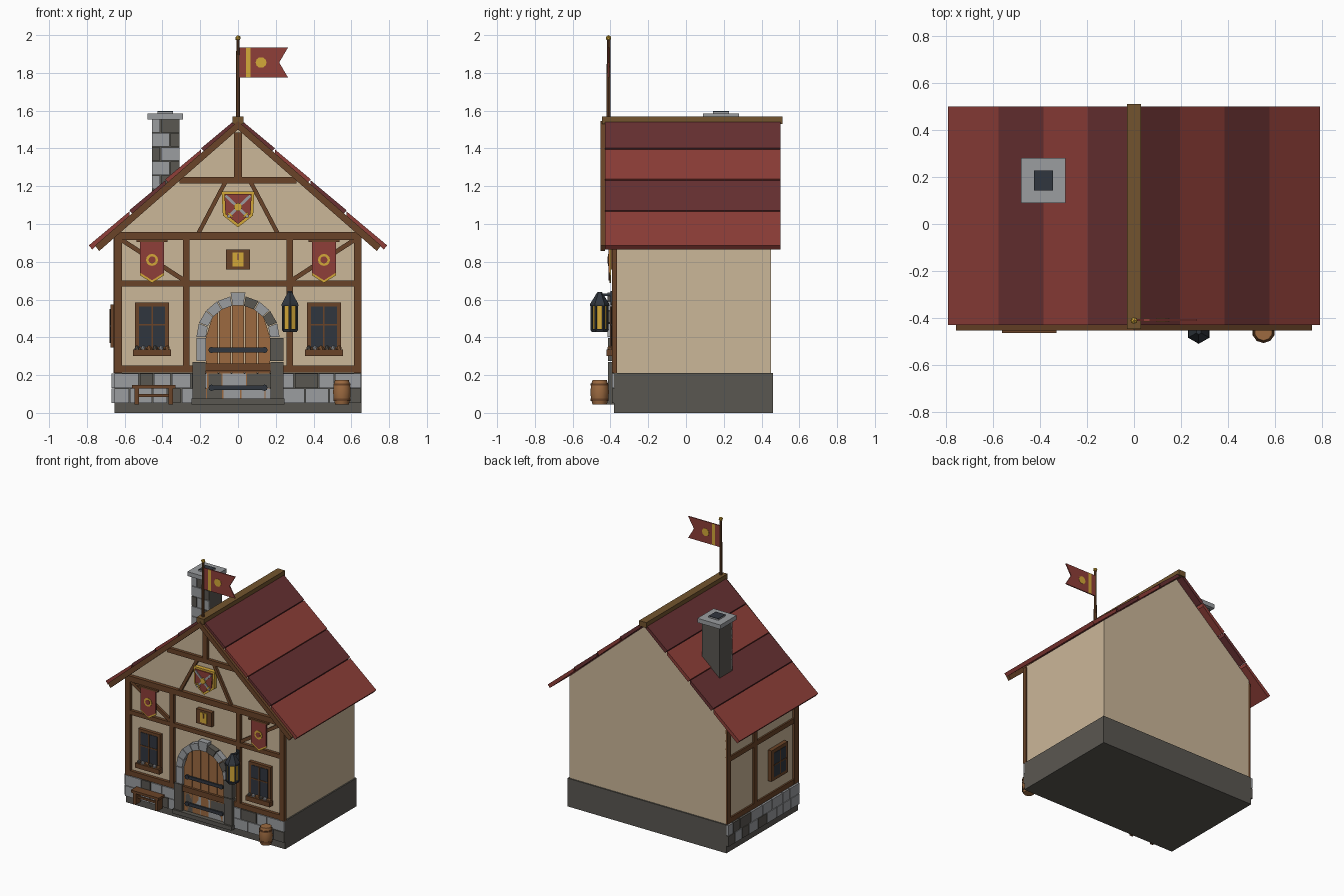
import bpy, bmesh, math, random
from mathutils import Matrix, Vector

if "Cube" in bpy.data.objects:
    bpy.data.objects.remove(bpy.data.objects["Cube"])

random.seed(4)


def colour(name, r, g, b):
    m = bpy.data.materials.new(name)
    lin = lambda c: ((c / 255 + 0.055) / 1.055) ** 2.4 if c > 10 else c / 3295
    m.diffuse_color = (lin(r), lin(g), lin(b), 1)
    m.use_nodes = True
    m.node_tree.nodes["Principled BSDF"].inputs["Base Color"].default_value = m.diffuse_color
    return m


PLASTER = colour("plaster", 203, 183, 153)
TIMBER = colour("dark_timber", 106, 68, 40)
OAK = colour("door_oak", 156, 106, 64)
LIGHT = colour("light_stone", 155, 157, 160)
DARK = colour("dark_stone", 90, 87, 81)
RED = colour("red", 142, 62, 56)
MAROON = colour("dark_red", 104, 49, 50)
GOLD = colour("gold", 212, 168, 56)
IRON = colour("iron", 48, 54, 62)
RIDGE = colour("ridge_wood", 114, 84, 46)


def finish(name, bm, mat):
    bmesh.ops.recalc_face_normals(bm, faces=bm.faces)
    me = bpy.data.meshes.new(name)
    bm.to_mesh(me)
    bm.free()
    me.materials.append(mat)
    ob = bpy.data.objects.new(name, me)
    bpy.context.collection.objects.link(ob)
    return ob


def prism(name, pts, y0, y1, mat):
    """Outline in x,z pushed from y0 to y1."""
    bm = bmesh.new()
    f = bm.faces.new([bm.verts.new((x, y0, z)) for x, z in pts])
    ext = bmesh.ops.extrude_face_region(bm, geom=[f])["geom"]
    bmesh.ops.translate(bm, vec=(0, y1 - y0, 0), verts=[v for v in ext if isinstance(v, bmesh.types.BMVert)])
    return finish(name, bm, mat)


def box(name, x0, x1, y0, y1, z0, z1, mat):
    return prism(name, [(x0, z0), (x1, z0), (x1, z1), (x0, z1)], y0, y1, mat)


def bar(name, a, b, w, y0, y1, mat):
    a, b = Vector(a), Vector(b)
    d = (b - a).normalized() * w / 2
    n = Vector((-d.y, d.x))
    return prism(name, [a + n, b + n, b - n, a - n], y0, y1, mat)


def disc(name, x, z, r, y0, y1, mat, n=12):
    return prism(name, [(x + r * math.cos(i * math.tau / n), z + r * math.sin(i * math.tau / n))
                        for i in range(n)], y0, y1, mat)


def lathe(name, x, y, rings, mat, n=8, smooth=False):
    """Stack of (radius, z) rings."""
    bm = bmesh.new()
    loops = [[bm.verts.new((x + r * math.sin(i * math.tau / n), y + r * math.cos(i * math.tau / n), z))
              for i in range(n)] for r, z in rings]
    for a, b in zip(loops, loops[1:]):
        for i in range(n):
            bm.faces.new((a[i], a[(i + 1) % n], b[(i + 1) % n], b[i]))
    bm.faces.new(loops[0])
    bm.faces.new(loops[-1])
    ob = finish(name, bm, mat)
    if smooth:
        for p in ob.data.polygons:
            p.use_smooth = len(p.vertices) == 4
    return ob


def ball(name, x, y, z, r, mat):
    bm = bmesh.new()
    bmesh.ops.create_icosphere(bm, subdivisions=1, radius=r, matrix=Matrix.Translation((x, y, z)))
    return finish(name, bm, mat)


# Foundation and walls
box("foundation", -0.655, 0.655, -0.38, 0.46, 0, 0.21, DARK)
prism("walls", [(-0.645, 0.2), (0.645, 0.2), (0.645, 0.97), (0, 1.53), (-0.645, 0.97)], -0.37, 0.45, PLASTER)


# Foundation stones on the front and the left side
def stones(name, start, end, put):
    for row in range(2):
        a = start
        while a < end - 0.01:
            b = min(a + random.uniform(0.07, 0.14), end)
            if end - b < 0.05:
                b = end
            put(name, a + 0.003, b - 0.003, 0.052 + row * 0.08, 0.128 + row * 0.08,
                random.choice((LIGHT, LIGHT, DARK)))
            a = b


stones("front_stone", -0.66, 0.655, lambda n, a, b, z0, z1, m: box(n, a, b, -0.392, -0.37, z0, z1, m))
stones("side_stone", -0.38, 0.46, lambda n, a, b, z0, z1, m: box(n, -0.67, -0.64, a, b, z0, z1, m))

# Roof strips, barge boards and ridge
top = lambda x: 1.57 - 0.865 * x
xs = [0, 0.195, 0.385, 0.575, 0.79]
for s in (-1, 1):
    for i in range(4):
        a, b = xs[i], xs[i + 1]
        prism("roof_strip", [(s * a, top(a) - 0.006), (s * b, top(b)), (s * (b - 0.018), top(b) - 0.021),
                             (s * a, top(a) - 0.034)], -0.43, 0.5, RED if i % 2 else MAROON)
    prism("barge_board", [(0, 1.545), (s * 0.757, 0.886), (s * 0.735, 0.857), (0, 1.5)], -0.452, -0.428, TIMBER)
box("ridge_beam", -0.03, 0.03, -0.445, 0.51, 1.53, 1.57, RIDGE)

# Front timber frame
F = (-0.392, -0.365)
for s in (-1, 1):
    box("corner_post", s * 0.635 - 0.02, s * 0.635 + 0.02, *F, 0.21, 0.93, TIMBER)
    box("inner_post", s * 0.275 - 0.017, s * 0.275 + 0.017, *F, 0.25, 0.93, TIMBER)
    bar("gable_strut", (s * 0.06, 1.235), (s * 0.21, 0.95), 0.022, -0.388, -0.365, TIMBER)
    bar("corner_brace", (s * 0.615, 0.915), (s * 0.29, 0.705), 0.024, -0.388, -0.365, TIMBER)
box("tie_beam", -0.655, 0.655, -0.396, -0.365, 0.915, 0.957, TIMBER)
box("middle_rail", -0.65, 0.65, *F, 0.668, 0.7, TIMBER)
box("sill_rail", -0.65, 0.65, *F, 0.213, 0.25, TIMBER)
box("door_rail", -0.2, 0.2, -0.41, -0.38, 0.222, 0.262, TIMBER)
box("collar_beam", -0.31, 0.31, *F, 1.215, 1.25, TIMBER)
box("king_post", -0.02, 0.02, *F, 1.25, 1.485, TIMBER)

# Left side timber frame and window
for y in (-0.355, 0.12, 0.43):
    box("side_post", -0.658, -0.64, y - 0.02, y + 0.02, 0.21, 0.95, TIMBER)
for z in (0.23, 0.685, 0.9):
    box("side_rail", -0.657, -0.64, -0.37, 0.45, z - 0.018, z + 0.018, TIMBER)
box("side_window_frame", -0.675, -0.64, -0.235, -0.045, 0.345, 0.575, TIMBER)
box("side_window_glass", -0.678, -0.67, -0.21, -0.07, 0.37, 0.55, IRON)
box("side_window_mullion", -0.681, -0.67, -0.144, -0.136, 0.37, 0.55, TIMBER)
box("side_window_bar", -0.681, -0.67, -0.21, -0.07, 0.456, 0.464, TIMBER)

# Front windows, flower boxes and hanging banners
for x in (-0.455, 0.455):
    box("window_frame", x - 0.09, x + 0.09, -0.395, -0.365, 0.33, 0.585, TIMBER)
    box("window_glass", x - 0.068, x + 0.068, -0.398, -0.39, 0.35, 0.564, IRON)
    box("window_mullion", x - 0.004, x + 0.004, -0.402, -0.39, 0.35, 0.564, TIMBER)
    box("window_bar", x - 0.068, x + 0.068, -0.402, -0.39, 0.463, 0.471, TIMBER)
    box("flower_box", x - 0.1, x + 0.1, -0.42, -0.38, 0.3, 0.335, TIMBER)
    for i in range(6):
        ball("flower", x - 0.08 + i * 0.032, -0.402, 0.342, 0.015, (DARK, LIGHT, OAK)[i % 3])
    box("banner_rod", x - 0.083, x + 0.083, -0.415, -0.4, 0.905, 0.918, TIMBER)
    prism("banner_trim", [(x - 0.063, 0.905), (x - 0.063, 0.728), (x, 0.688), (x + 0.063, 0.728),
                          (x + 0.063, 0.905)], -0.405, -0.397, GOLD)
    prism("banner_cloth", [(x - 0.063, 0.907), (x - 0.063, 0.742), (x, 0.702), (x + 0.063, 0.742),
                           (x + 0.063, 0.907)], -0.409, -0.399, RED)
    disc("banner_ring", x, 0.81, 0.032, -0.413, -0.405, GOLD)
    disc("banner_ring_centre", x, 0.81, 0.019, -0.415, -0.405, RED)

# Door planks with iron straps
for i in range(5):
    a, b = -0.172 + i * 0.0688, -0.172 + (i + 1) * 0.0688
    h = lambda x: 0.4 + math.sqrt(max(0, 0.172 ** 2 - x * x))
    m = (a + b) / 2
    prism("door_plank", [(a + 0.002, 0.06), (b - 0.002, 0.06), (b - 0.002, h(b)), (m, h(m)), (a + 0.002, h(a))],
          -0.392, -0.365, OAK)
for z in (0.133, 0.333):
    box("door_strap", -0.14, 0.14, -0.402, -0.388, z - 0.012, z + 0.012, IRON)
    for x in (-0.14, 0.14):
        disc("strap_end", x, z, 0.017, -0.404, -0.388, IRON, 8)

# Stone arch, jambs and doorstep
N = 9
for i in range(N):
    a0, a1 = (math.pi * (i + k) / N for k in (0.03, 0.97))
    r1 = 0.24 if i == N // 2 else 0.22
    prism("arch_stone", [(r * math.cos(a), 0.4 + r * math.sin(a))
                         for r, a in ((0.17, a0), (r1, a0), (r1, a1), (0.17, a1))],
          -0.415, -0.365, DARK if i in (1, 3) else LIGHT)
for s, m in ((-1, LIGHT), (1, DARK)):
    box("upper_jamb", *sorted((s * 0.17, s * (0.22 if s < 0 else 0.24))), -0.413, -0.365, 0.275, 0.397, m)
    box("lower_jamb", *sorted((s * 0.172, s * 0.24)), -0.412, -0.365, 0.075, 0.27, DARK)
box("doorstep", -0.245, 0.245, -0.425, -0.37, 0.045, 0.075, DARK)

# Plaque above the door
box("plaque_frame", -0.063, 0.063, -0.402, -0.365, 0.758, 0.865, TIMBER)
box("plaque_plate", -0.028, 0.028, -0.408, -0.4, 0.775, 0.85, GOLD)
box("plaque_mark", -0.004, 0.004, -0.411, -0.405, 0.81, 0.845, OAK)

# Gable shield with crossed swords
for name, k, y, m in (("shield_rim", 1, -0.4, GOLD), ("shield_field", 0.83, -0.408, RED)):
    prism(name, [(k * x, 1.09 + k * z) for x, z in
                 ((-0.087, 0.083), (0.087, 0.083), (0.08, -0.045), (0, -0.108), (-0.08, -0.045))], y, -0.37, m)
for s in (-1, 1):
    bar("sword_blade", (s * -0.065, 1.15), (s * 0.055, 1.035), 0.014, -0.414, -0.405, LIGHT)
    bar("sword_guard", (s * 0.028, 1.037), (s * 0.052, 1.061), 0.009, -0.416, -0.405, GOLD)
disc("shield_boss", 0, 1.09, 0.022, -0.418, -0.405, GOLD, 8)

# Chimney with stone face and cap
box("chimney", -0.455, -0.31, 0.11, 0.255, 1.1, 1.56, DARK)
for i in range(6):
    z = 1.11 + i * 0.075
    c = -0.41 if i % 2 else -0.36
    for a, b, m in ((-0.457, c, LIGHT if i % 3 else DARK), (c, -0.308, DARK if i % 3 else LIGHT)):
        box("chimney_stone", a + 0.002, b - 0.002, 0.1, 0.115, z, z + 0.071, m)
box("chimney_cap", -0.48, -0.29, 0.09, 0.28, 1.553, 1.585, LIGHT)
box("chimney_flue", -0.425, -0.345, 0.143, 0.227, 1.58, 1.594, LIGHT)
box("flue_opening", -0.425, -0.345, 0.143, 0.227, 1.594, 1.597, IRON)

# Flagpole and swallowtail flag
lathe("flagpole", 0, -0.41, [(0.011, 1.52), (0.009, 1.975)], TIMBER)
ball("pole_finial", 0, -0.41, 1.984, 0.016, GOLD)
prism("flag", [(0.005, 1.775), (0.265, 1.775), (0.218, 1.855), (0.265, 1.935), (0.005, 1.935)], -0.412, -0.404, RED)
box("flag_stripe", 0.042, 0.066, -0.414, -0.402, 1.776, 1.934, GOLD)
disc("flag_disc", 0.122, 1.855, 0.029, -0.414, -0.402, GOLD, 10)

# Hanging lantern
lx, ly = 0.275, -0.457
lathe("lantern_glass", lx, ly, [(0.036, 0.44), (0.036, 0.57)], GOLD, 6)
lathe("lantern_base", lx, ly, [(0.042, 0.428), (0.049, 0.445)], IRON, 6)
lathe("lantern_roof", lx, ly, [(0.052, 0.565), (0.05, 0.578), (0.018, 0.63), (0.012, 0.64)], IRON, 6)
for i in range(6):
    a = i * math.tau / 6
    lathe("lantern_post", lx + 0.041 * math.sin(a), ly + 0.041 * math.cos(a), [(0.007, 0.435), (0.007, 0.572)], IRON, 4)
box("lantern_arm", lx - 0.007, lx + 0.007, ly - 0.01, -0.385, 0.618, 0.632, IRON)
box("lantern_plate", lx - 0.012, lx + 0.012, -0.4, -0.385, 0.57, 0.645, IRON)

# Barrel with hoops
lathe("barrel", 0.55, -0.457, [(0.038, 0.045), (0.046, 0.075), (0.049, 0.11), (0.046, 0.145), (0.038, 0.175)],
      OAK, 10, True)
for z in (0.07, 0.15):
    lathe("barrel_hoop", 0.55, -0.457, [(0.0475, z - 0.006), (0.0475, z + 0.006)], TIMBER, 10, True)

# Bench
box("bench_seat", -0.56, -0.33, -0.462, -0.395, 0.13, 0.148, TIMBER)
for x in (-0.535, -0.355):
    box("bench_leg", x - 0.012, x + 0.012, -0.455, -0.4, 0.045, 0.13, TIMBER)
box("bench_stretcher", -0.53, -0.36, -0.433, -0.421, 0.085, 0.1, TIMBER)
